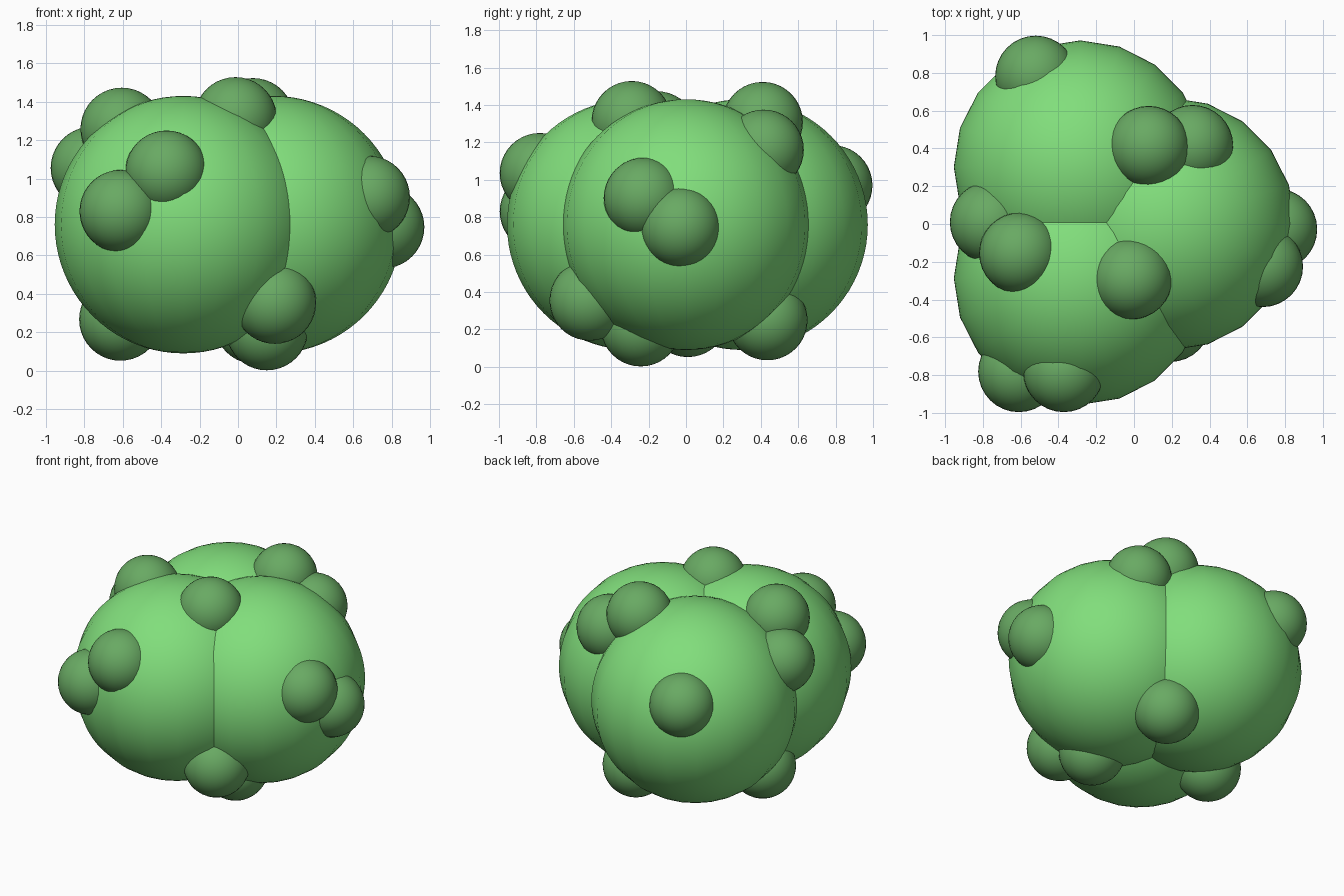
import bpy

if "Cube" in bpy.data.objects:
    bpy.data.objects.remove(bpy.data.objects["Cube"])


def material(name, rgb):
    m = bpy.data.materials.new(name)
    m.diffuse_color = (*rgb, 1.0)
    m.use_nodes = True
    m.node_tree.nodes["Principled BSDF"].inputs["Base Color"].default_value = m.diffuse_color
    return m


def ball(name, centre, radius, segments, rings, mat):
    bpy.ops.mesh.primitive_uv_sphere_add(
        segments=segments, ring_count=rings, radius=radius, location=centre)
    ob = bpy.context.object
    ob.name = name
    ob.data.materials.append(mat)
    bpy.ops.object.shade_smooth()
    return ob


light_green = material("light_green", (0.22, 0.73, 0.20))
dark_green = material("dark_green", (0.14, 0.40, 0.125))

# Three large overlapping lobes, all at the same height
for i, (x, y) in enumerate([(-0.284, 0.302), (-0.284, -0.287), (0.183, 0.0)]):
    ball(f"lobe_{i + 1}", (x, y, 0.76), 0.67, 20, 40, light_green)

# Small bumps half sunk into the lobes
bumps = [
    (0.078, 0.41, 1.308), (0.31, 0.415, 1.16), (-0.013, -0.29, 1.313),  # top
    (-0.605, -0.155, 1.258), (-0.76, 0.01, 1.055),                      # left
    (-0.372, -0.781, 1.035), (-0.61, -0.781, 0.83),                     # front
    (0.755, -0.028, 0.747), (0.68, -0.225, 0.903),                      # right
    (-0.52, 0.782, 0.97),                                               # back
    (-0.612, 0.01, 0.267), (0.15, -0.242, 0.217),                       # underside
    (0.192, -0.515, 0.355), (0.09, 0.435, 0.25),
]
for i, centre in enumerate(bumps):
    ball(f"bump_{i + 1}", centre, 0.215, 32, 20, dark_green)
